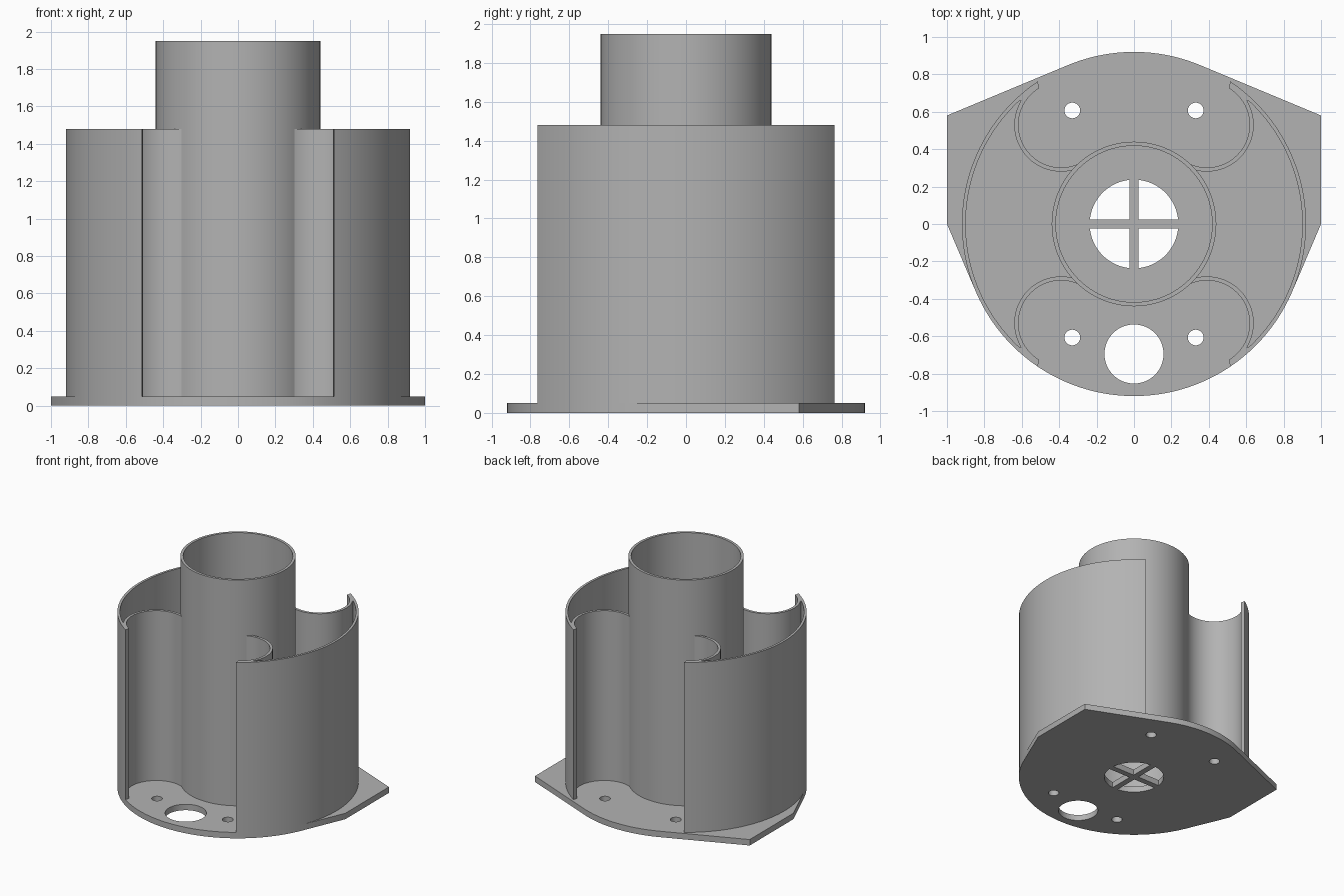
import bpy
import bmesh
from math import cos, sin, radians

cube = bpy.data.objects.get("Cube")
if cube:
    bpy.data.objects.remove(cube)

# One plain grey for everything
grey = bpy.data.materials.new("plain grey")
grey.use_nodes = True
colour = (0.45, 0.45, 0.45, 1)
grey.diffuse_color = colour
grey.node_tree.nodes["Principled BSDF"].inputs["Base Color"].default_value = colour


def arc(cx, cy, r, start, end, n):
    """Points along an arc, angles in degrees."""
    angles = [radians(start + (end - start) * i / n) for i in range(n + 1)]
    return [(cx + r * cos(a), cy + r * sin(a)) for a in angles]


def circle(cx, cy, r, n=48):
    return arc(cx, cy, r, 0, 360, n)[:-1]


def extrude(name, loops, bottom, top):
    """Fill closed outlines (inner loops become holes) and extrude them upward."""
    curve = bpy.data.curves.new(name + " outline", "CURVE")
    curve.dimensions = "2D"
    curve.fill_mode = "BOTH"
    curve.extrude = (top - bottom) / 2
    for loop in loops:
        spline = curve.splines.new("POLY")
        spline.points.add(len(loop) - 1)
        for point, (x, y) in zip(spline.points, loop):
            point.co = (x, y, 0, 1)
        spline.use_cyclic_u = True
    outline = bpy.data.objects.new(name + " outline", curve)
    bpy.context.collection.objects.link(outline)
    graph = bpy.context.evaluated_depsgraph_get()
    mesh = bpy.data.meshes.new_from_object(outline.evaluated_get(graph))
    bpy.data.objects.remove(outline)

    bm = bmesh.new()
    bm.from_mesh(mesh)
    bmesh.ops.remove_doubles(bm, verts=bm.verts, dist=0.0005)
    bmesh.ops.translate(bm, verts=bm.verts, vec=(0, 0, (bottom + top) / 2))
    bmesh.ops.recalc_face_normals(bm, faces=bm.faces)
    bm.to_mesh(mesh)
    bm.free()
    mesh.name = name
    mesh.materials.clear()
    mesh.materials.append(grey)

    part = bpy.data.objects.new(name, mesh)
    bpy.context.collection.objects.link(part)
    bpy.ops.object.select_all(action="DESELECT")
    part.select_set(True)
    bpy.context.view_layer.objects.active = part
    bpy.ops.object.shade_smooth_by_angle(angle=radians(30))
    return part


BASE_TOP, WALL_TOP, TUBE_TOP = 0.05, 1.48, 1.95
RADIUS = 0.92

# Base plate: round front and back, angular ears at the sides
plate = arc(0, 0, RADIUS, 67.4, 112.6, 24) + [(-1, 0.58), (-1, 0)]
plate += arc(0, 0, RADIUS, 203, 337, 64) + [(1, 0), (1, 0.58)]
holes = [circle(x, y, 0.042, 24) for x in (-0.33, 0.33) for y in (-0.607, 0.607)]
holes.append(circle(0, -0.695, 0.158))

# Four quarter openings leave a cross in the middle
for sx in (-1, 1):
    for sy in (-1, 1):
        quarter = [(0.025, 0.025)] + arc(0, 0, 0.237, 6, 84, 16)
        holes.append([(sx * x, sy * y) for x, y in quarter])
extrude("base_plate", [plate] + holes, 0, BASE_TOP)

# Central tube
extrude("central_tube", [circle(0, 0, 0.44, 96), circle(0, 0, 0.418, 96)],
        BASE_TOP, TUBE_TOP)

# Side shells: outer wall curling into a round pocket at each end
px, py = 0.39, 0.53
pocket = arc(px, py, 0.228, 59, -121, 40) + arc(px, py, 0.25, -107, 31, 36)
mirrored_pocket = [(x, -y) for x, y in reversed(pocket)]
shell = (arc(0, 0, RADIUS, -56, 56, 64) + pocket
         + arc(0, 0, 0.9, 47.3, -47.3, 56) + mirrored_pocket)
for name, side in (("left_shell", 1), ("right_shell", -1)):
    extrude(name, [[(side * x, y) for x, y in shell]], BASE_TOP, WALL_TOP)
